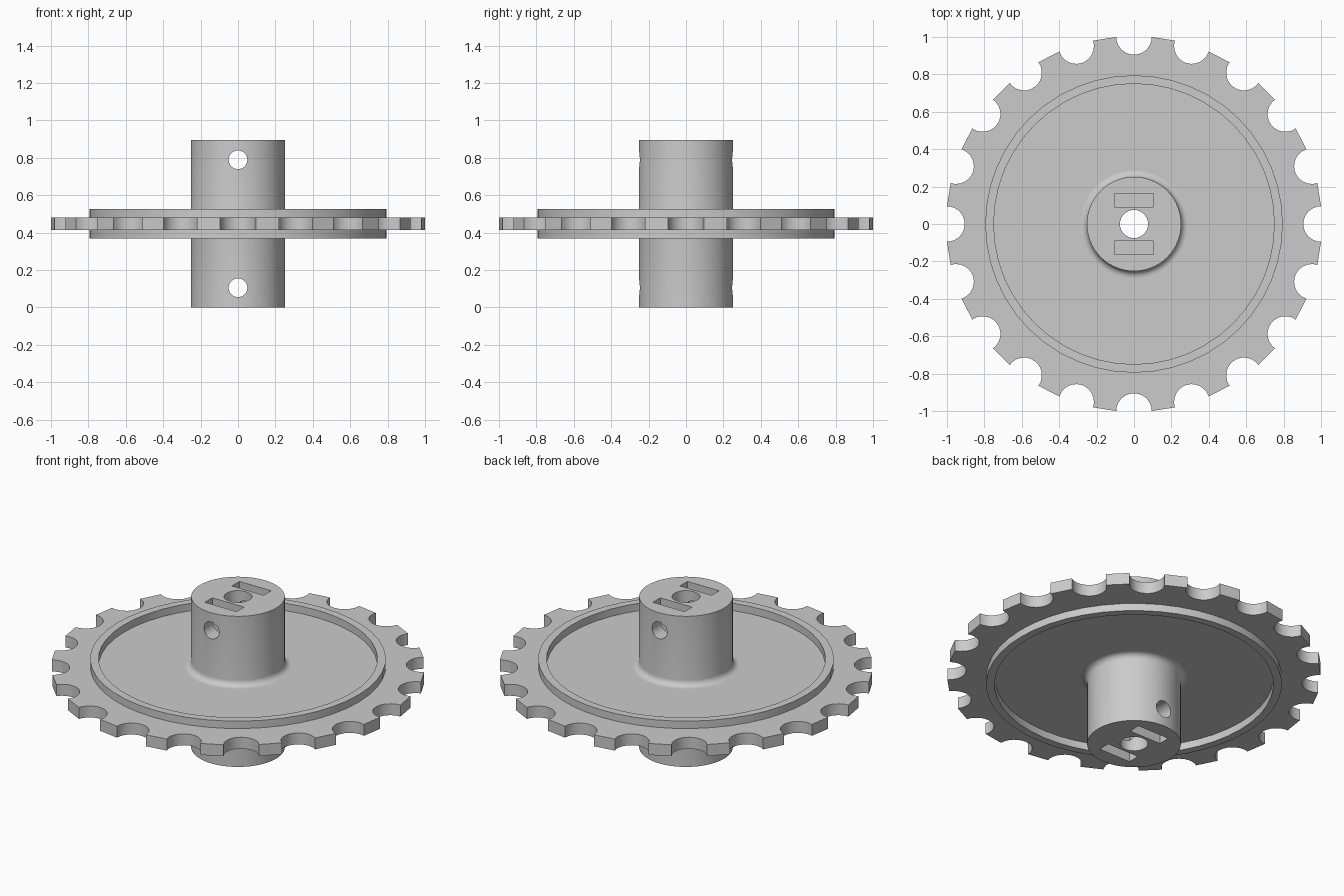
import bpy, bmesh, math
from math import sin, cos, pi

if "Cube" in bpy.data.objects:
    bpy.data.objects.remove(bpy.data.objects["Cube"], do_unlink=True)

HEIGHT = 0.894
MID = HEIGHT / 2
PLATE = 0.034      # half thickness of the toothed plate
TEETH = 20
HUB_R, FILLET = 0.252, 0.035

grey = bpy.data.materials.new("plain grey")
grey.use_nodes = True
colour = (0.6, 0.6, 0.6, 1)
grey.diffuse_color = colour
grey.node_tree.nodes["Principled BSDF"].inputs["Base Color"].default_value = colour


def finish(name, bm):
    bmesh.ops.recalc_face_normals(bm, faces=bm.faces)
    mesh = bpy.data.meshes.new(name)
    bm.to_mesh(mesh)
    bm.free()
    mesh.materials.append(grey)
    obj = bpy.data.objects.new(name, mesh)
    bpy.context.collection.objects.link(obj)
    return obj


def lathe(name, profile, sides, closed):
    """Spin (radius, z) points around the z axis."""
    bm = bmesh.new()
    rings = [[bm.verts.new((r * cos(2 * pi * i / sides), r * sin(2 * pi * i / sides), z))
              for i in range(sides)] for r, z in profile]
    pairs = list(zip(rings, rings[1:]))
    if closed:
        pairs.append((rings[-1], rings[0]))
    else:
        bm.faces.new(rings[0])
        bm.faces.new(rings[-1])
    for a, b in pairs:
        for i in range(sides):
            j = (i + 1) % sides
            bm.faces.new((a[i], a[j], b[j], b[i]))
    return finish(name, bm)


def cut(target, cutters):
    for c in cutters:
        mod = target.modifiers.new(c.name, "BOOLEAN")
        mod.operation = "DIFFERENCE"
        mod.solver = "EXACT"
        mod.object = c
        c.hide_render = True
    # apply the cuts, then drop the cutters
    bpy.context.view_layer.update()
    graph = bpy.context.evaluated_depsgraph_get()
    mesh = bpy.data.meshes.new_from_object(target.evaluated_get(graph))
    target.modifiers.clear()
    target.data = mesh
    for c in cutters:
        bpy.data.objects.remove(c, do_unlink=True)


def cylinder(name, radius, low, high, sides=32):
    return lathe(name, [(radius, low), (radius, high)], sides, False)


def slot(name, y, z, depth):
    bm = bmesh.new()
    bmesh.ops.create_cube(bm, size=1)
    bmesh.ops.scale(bm, vec=(0.208, 0.07, depth), verts=bm.verts)
    bmesh.ops.translate(bm, vec=(0, y, z), verts=bm.verts)
    return finish(name, bm)


# toothed plate: round notches joined by straight tooth tips
outline = []
notch_r, notch_steps = 0.095, 12
for t in range(TEETH):
    angle = 2 * pi * t / TEETH
    for k in range(notch_steps + 1):
        a = -pi / 2 + pi * k / notch_steps
        x, y = 1 - notch_r * cos(a), notch_r * sin(a)
        outline.append((x * cos(angle) - y * sin(angle), x * sin(angle) + y * cos(angle)))
bm = bmesh.new()
face = bm.faces.new([bm.verts.new((x, y, MID - PLATE)) for x, y in outline])
up = bmesh.ops.extrude_face_region(bm, geom=[face], use_keep_orig=True)["geom"]
bmesh.ops.translate(bm, vec=(0, 0, 2 * PLATE),
                    verts=[v for v in up if isinstance(v, bmesh.types.BMVert)])
plate = finish("toothed_plate", bm)
cut(plate, [cylinder("plate_hole_cutter", 0.2, 0, HEIGHT)])

# raised rim on both faces of the plate
rim = lathe("rim_ring", [(0.795, MID - 0.078), (0.795, MID + 0.078),
                         (0.75, MID + 0.078), (0.75, MID - 0.078)], 48, True)

# hub with a fillet where it meets each face of the plate
fillet = [(HUB_R + FILLET * (1 - cos(a)), PLATE + FILLET * (1 - sin(a)))
          for a in [pi / 2 * k / 6 for k in range(7)]]
upper = fillet[::-1] + [(HUB_R, PLATE + FILLET), (HUB_R, MID)]
upper = [(HUB_R + FILLET * (1 - sin(a)), PLATE + FILLET * (1 - cos(a)))
         for a in [pi / 2 * k / 6 for k in range(7)]] + [(HUB_R, MID)]
profile = [(r, MID - z) for r, z in reversed(upper)] + [(r, MID + z) for r, z in upper]
hub = lathe("hub", profile, 64, False)

# centre bore, cross holes and nut slots
cutters = [cylinder("bore_cutter", 0.075, -0.1, HEIGHT + 0.1)]
for end, z in (("lower", 0.105), ("upper", HEIGHT - 0.105)):
    hole = cylinder(end + "_cross_hole_cutter", 0.05, -0.4, 0.4)
    hole.rotation_euler.x = pi / 2
    hole.location.z = z
    cutters.append(hole)
    outer = -0.2 if end == "lower" else HEIGHT + 0.2
    inner = 0.21 if end == "lower" else HEIGHT - 0.21
    for side, y in (("front", -0.127), ("back", 0.127)):
        cutters.append(slot(end + "_" + side + "_slot_cutter", y,
                            (outer + inner) / 2, abs(outer - inner)))
cut(hub, cutters)

# smooth round surfaces, keep edges sharp
for obj in (plate, rim, hub):
    bpy.ops.object.select_all(action="DESELECT")
    obj.select_set(True)
    bpy.context.view_layer.objects.active = obj
    bpy.ops.object.shade_smooth_by_angle(angle=math.radians(30))
